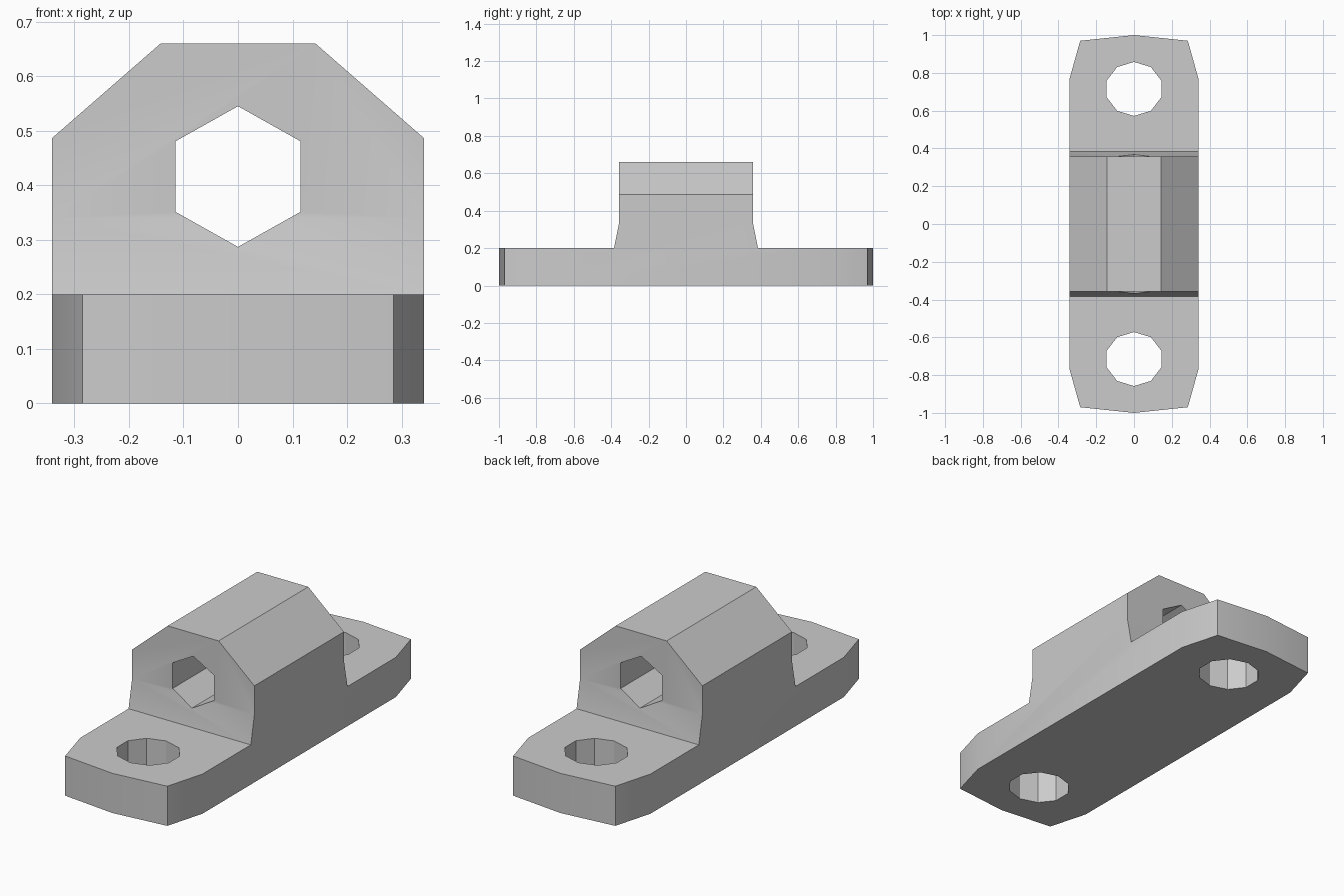
import bpy
import bmesh
from math import cos, sin, pi, radians
from mathutils import Vector

if "Cube" in bpy.data.objects:
    bpy.data.objects.remove(bpy.data.objects["Cube"], do_unlink=True)

# Single flat grey
grey = bpy.data.materials.new("cast_grey")
grey.use_nodes = True
colour = (0.6, 0.6, 0.6, 1)
grey.diffuse_color = colour
grey.node_tree.nodes["Principled BSDF"].inputs["Base Color"].default_value = colour

# Maps from profile (a, b) and depth d to space, by extrusion axis
AXES = {
    "x": lambda a, b, d: Vector((d, a, b)),
    "y": lambda a, b, d: Vector((a, d, b)),
    "z": lambda a, b, d: Vector((a, b, d)),
}


def prism(name, outline, axis, start, end):
    """Extrude a closed outline along one axis."""
    place = AXES[axis]
    bm = bmesh.new()
    face = bm.faces.new([bm.verts.new(place(a, b, start)) for a, b in outline])
    moved = bmesh.ops.extrude_face_region(bm, geom=[face])["geom"]
    verts = [v for v in moved if isinstance(v, bmesh.types.BMVert)]
    bmesh.ops.translate(bm, verts=verts, vec=place(0, 0, end - start))
    bmesh.ops.recalc_face_normals(bm, faces=bm.faces)
    mesh = bpy.data.meshes.new(name)
    bm.to_mesh(mesh)
    bm.free()
    mesh.materials.append(grey)
    obj = bpy.data.objects.new(name, mesh)
    bpy.context.collection.objects.link(obj)
    return obj


def mirrored(half):
    """Close a half outline by reflecting it in the second axis."""
    return half + [(-a, b) for a, b in reversed(half) if a != 0]


def ring(centre, rx, ry, sides):
    angles = [pi / 2 + 2 * pi * i / sides for i in range(sides)]
    return [(rx * cos(t), centre + ry * sin(t)) for t in angles]


def cut(target, tool, operation):
    mod = target.modifiers.new(tool.name, "BOOLEAN")
    mod.operation = operation
    mod.solver = "EXACT"
    mod.object = tool
    bpy.context.view_layer.objects.active = target
    bpy.ops.object.modifier_apply(modifier=mod.name)
    bpy.data.objects.remove(tool, do_unlink=True)


# Side profile: flat flanges with a flared raised block
side = mirrored([(1.1, 0), (1.1, 0.2), (0.385, 0.2), (0.357, 0.34), (0.357, 0.66)])
block = prism("bearing_block", side, "x", -0.341, 0.341)

# Chamfered top of the block
front = mirrored([(0.6, -0.1), (0.6, 0.2605), (0.142, 0.66), (0.142, 0.8)])
front = mirrored([(0.5, -0.1), (0.5, 0.348), (0.142, 0.66)])
cut(block, prism("chamfer_cutter", front, "y", -1.2, 1.2), "INTERSECT")

# Bevelled flange ends
plan = mirrored([(0, -1), (0.285, -0.97), (0.341, -0.77),
                 (0.341, 0.77), (0.285, 0.97), (0, 1)])
cut(block, prism("plan_cutter", plan, "z", -0.2, 0.9), "INTERSECT")

# Shaft bore and the two bolt holes
bore = ring(0.416, 0.1328, 0.129, 6)
cut(block, prism("bore_cutter", bore, "y", -0.6, 0.6), "DIFFERENCE")
for y in (-0.715, 0.715):
    hole = ring(y, 0.152, 0.143, 10)
    cut(block, prism("bolt_cutter", hole, "z", -0.2, 0.5), "DIFFERENCE")

# Soft flare, crisp corners
bpy.ops.object.select_all(action="DESELECT")
block.select_set(True)
bpy.context.view_layer.objects.active = block
bpy.ops.object.shade_smooth_by_angle(angle=radians(30))
